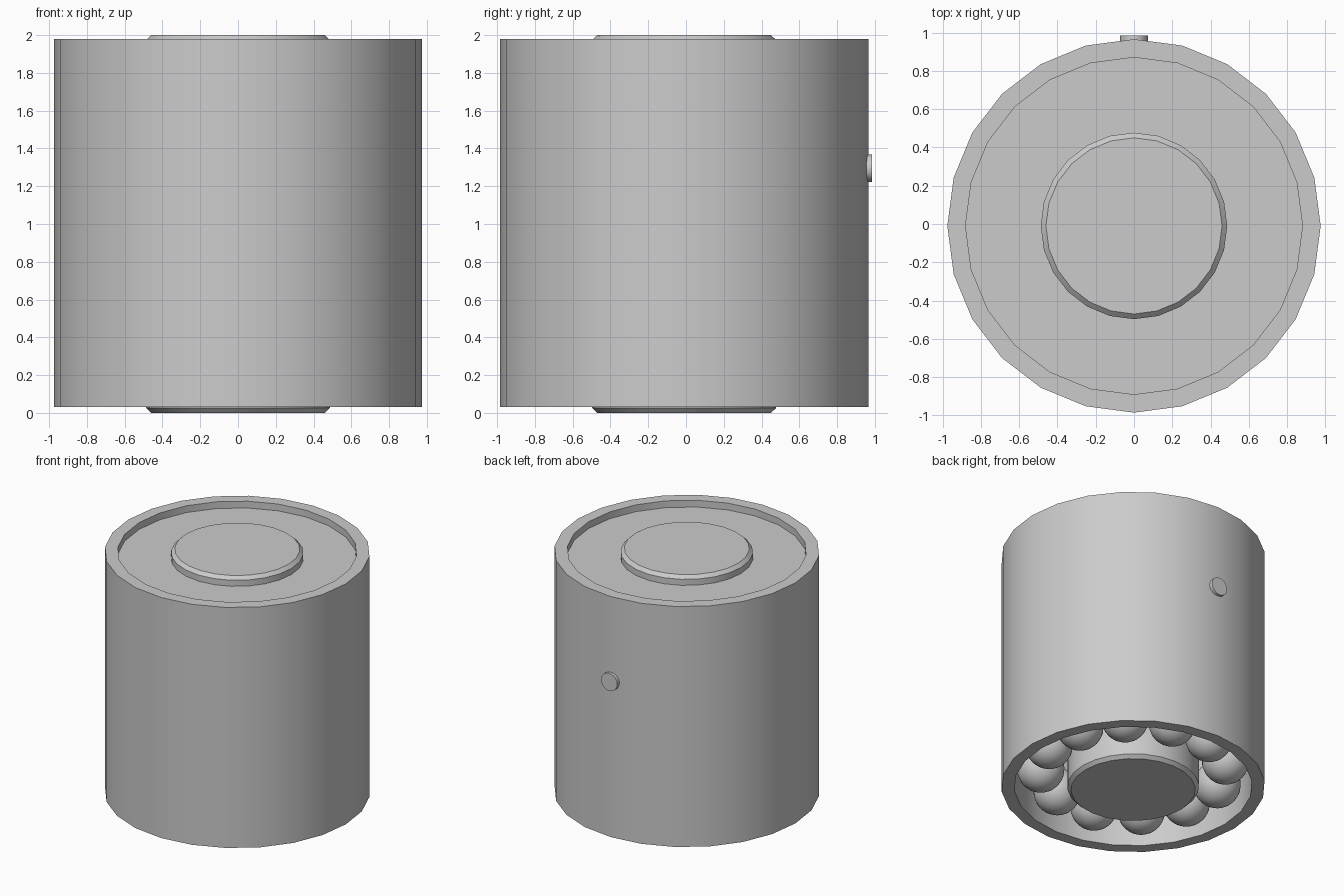
import bpy
import math

cube = bpy.data.objects.get("Cube")
if cube:
    bpy.data.objects.remove(cube, do_unlink=True)

CY = -0.01   # axis of the bearing in y
SIDES = 24

steel = bpy.data.materials.new("light_grey_steel")
steel.use_nodes = True
steel.diffuse_color = (0.6, 0.6, 0.6, 1)
steel.node_tree.nodes["Principled BSDF"].inputs["Base Color"].default_value = (0.6, 0.6, 0.6, 1)


def finish(obj):
    obj.data.materials.append(steel)
    bpy.ops.object.select_all(action='DESELECT')
    obj.select_set(True)
    bpy.context.view_layer.objects.active = obj
    bpy.ops.object.shade_smooth_by_angle(angle=math.radians(30))
    return obj


def lathe(name, profile, closed=False):
    """Revolve (radius, z) points, ordered upwards on the outside, around the axis."""
    verts, faces = [], []
    n = len(profile)
    for i in range(SIDES):
        a = math.tau * i / SIDES
        verts += [(r * math.cos(a), r * math.sin(a) + CY, z) for r, z in profile]
    for i in range(SIDES):
        p, q = i * n, (i + 1) % SIDES * n
        for k in range(n if closed else n - 1):
            m = (k + 1) % n
            faces.append((p + k, q + k, q + m, p + m))
    if not closed:
        faces.append([i * n for i in reversed(range(SIDES))])
        faces.append([i * n + n - 1 for i in range(SIDES)])
    mesh = bpy.data.meshes.new(name)
    mesh.from_pydata(verts, [], faces)
    obj = bpy.data.objects.new(name, mesh)
    bpy.context.collection.objects.link(obj)
    return finish(obj)


# Outer sleeve, a thick open tube
lathe("outer_sleeve", [(0.88, 0.03), (0.975, 0.03), (0.975, 1.98), (0.88, 1.98)], closed=True)

# Solid shaft with chamfered ends
lathe("inner_shaft", [(0.46, 0), (0.487, 0.026), (0.487, 1.974), (0.46, 2)])

# Recessed seal closing the top between sleeve and shaft
lathe("top_seal", [(0.48, 1.88), (0.885, 1.88), (0.885, 1.925), (0.48, 1.925)], closed=True)

# Ring of balls in the open lower end
BALLS = 12
for i in range(BALLS):
    a = math.tau * (i + 0.5) / BALLS
    bpy.ops.mesh.primitive_uv_sphere_add(
        segments=24, ring_count=14, radius=0.175,
        location=(0.685 * math.cos(a), 0.685 * math.sin(a) + CY, 0.21))
    ball = bpy.context.object
    ball.name = f"bearing_ball_{i + 1}"
    finish(ball)

# Small round plug on the back of the sleeve
bpy.ops.mesh.primitive_cylinder_add(
    vertices=20, radius=0.072, depth=0.06,
    location=(0, 0.955, 1.295), rotation=(math.pi / 2, 0, 0))
plug = bpy.context.object
plug.name = "back_plug"
finish(plug)
